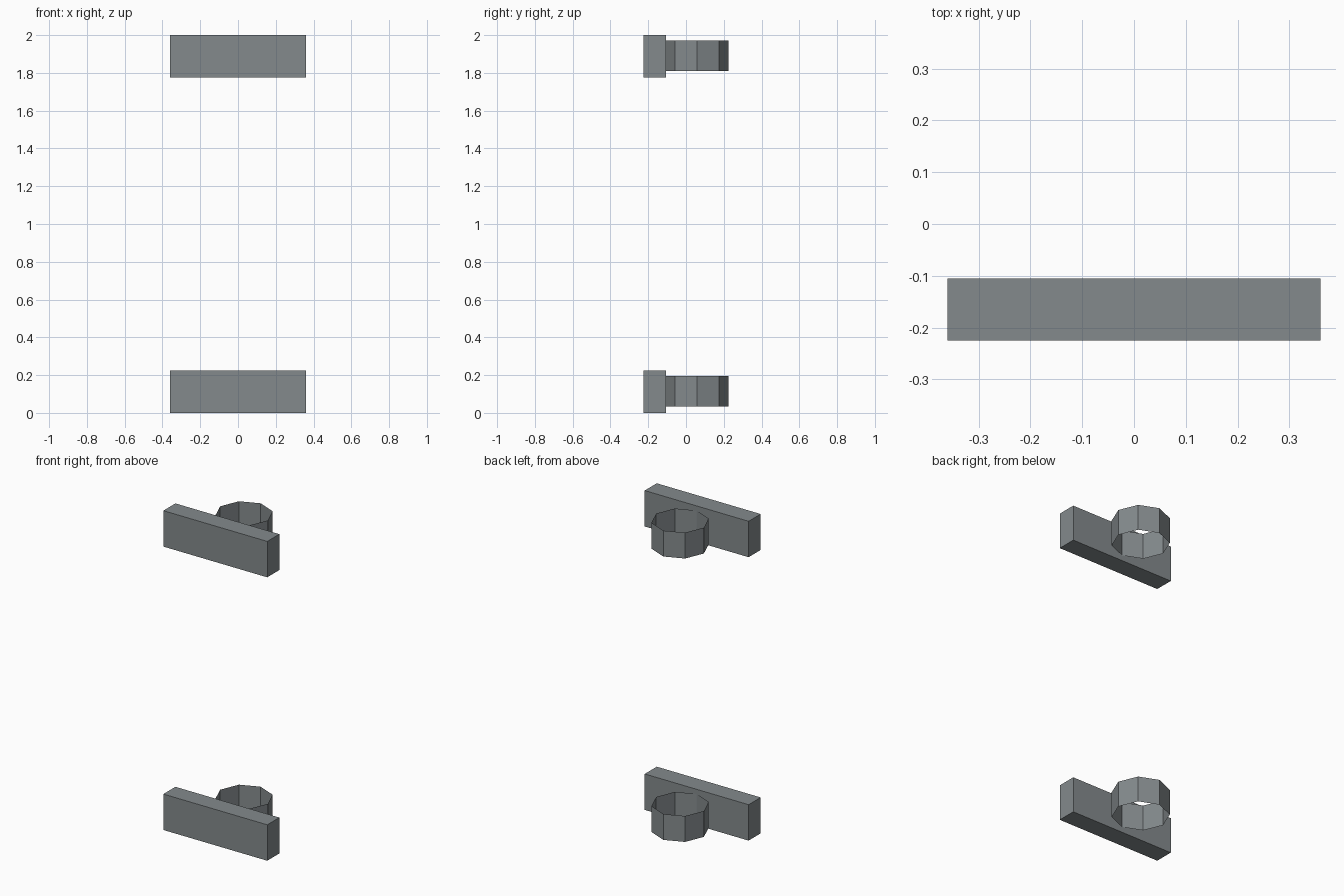
import bpy, math

if "Cube" in bpy.data.objects:
    bpy.data.objects.remove(bpy.data.objects["Cube"])

grey = bpy.data.materials.new("steel grey")
grey.diffuse_color = (0.23, 0.255, 0.265, 1)
grey.use_nodes = True
grey.node_tree.nodes["Principled BSDF"].inputs["Base Color"].default_value = grey.diffuse_color


def plate(name, z0, z1):
    # Flat rectangular bar at the front
    bpy.ops.mesh.primitive_cube_add(size=1, location=(0, -0.165, (z0 + z1) / 2))
    ob = bpy.context.object
    ob.name = name
    ob.scale = (0.72, 0.119, z1 - z0)
    ob.data.materials.append(grey)


def ring(name, z0, z1):
    # Open eight-sided sleeve, one corner touching the back of the bar
    bpy.ops.mesh.primitive_cylinder_add(
        vertices=8, radius=0.165, depth=z1 - z0, end_fill_type='NOTHING',
        location=(0, 0.059, (z0 + z1) / 2))
    ob = bpy.context.object
    ob.name = name
    ob.data.materials.append(grey)


# Identical lower and upper brackets
for label, base in (("lower", 0.0), ("upper", 1.775)):
    plate(label + "_plate", base, base + 0.225)
    ring(label + "_ring", base + 0.034, base + 0.196)
